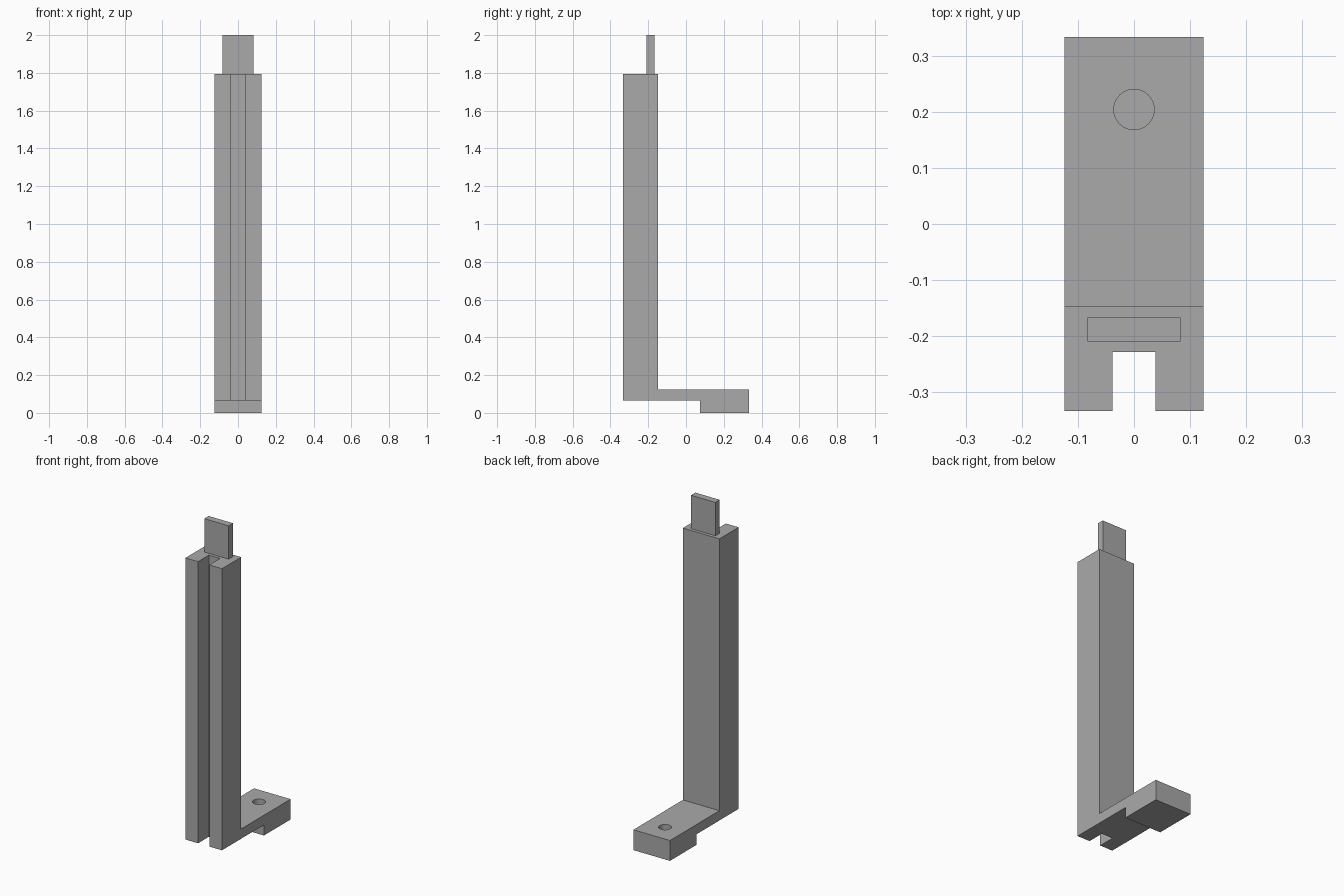
import bpy
import bmesh
from mathutils import Matrix, Vector

if "Cube" in bpy.data.objects:
    bpy.data.objects.remove(bpy.data.objects["Cube"], do_unlink=True)

GREY = (0.4, 0.4, 0.4, 1.0)
grey = bpy.data.materials.new("plain_grey")
grey.use_nodes = True
grey.diffuse_color = GREY
grey.node_tree.nodes["Principled BSDF"].inputs["Base Color"].default_value = GREY


def finish(name, bm):
    bmesh.ops.recalc_face_normals(bm, faces=bm.faces[:])
    mesh = bpy.data.meshes.new(name)
    bm.to_mesh(mesh)
    bm.free()
    mesh.materials.append(grey)
    obj = bpy.data.objects.new(name, mesh)
    bpy.context.collection.objects.link(obj)
    return obj


def box(name, low, high):
    low, high = Vector(low), Vector(high)
    bm = bmesh.new()
    size = Matrix.Diagonal((high - low).to_4d())
    size[3][3] = 1
    bmesh.ops.create_cube(bm, size=1, matrix=Matrix.Translation((low + high) / 2) @ size)
    return finish(name, bm)


def extrude_side_profile(name, points, half_width):
    bm = bmesh.new()
    face = bm.faces.new([bm.verts.new((-half_width, y, z)) for y, z in points])
    grown = bmesh.ops.extrude_face_region(bm, geom=[face])["geom"]
    verts = [v for v in grown if isinstance(v, bmesh.types.BMVert)]
    bmesh.ops.translate(bm, vec=(2 * half_width, 0, 0), verts=verts)
    return finish(name, bm)


def cut(target, cutter):
    mod = target.modifiers.new("cut", 'BOOLEAN')
    mod.operation = 'DIFFERENCE'
    mod.solver = 'EXACT'
    mod.object = cutter
    cutter.hide_render = True
    bpy.context.view_layer.objects.active = target
    bpy.ops.object.modifier_apply(modifier=mod.name)
    bpy.data.objects.remove(cutter, do_unlink=True)


# Upright column with stepped foot, as one side profile
FRONT, BACK, COLUMN_BACK, STEP = -0.333, 0.333, -0.147, 0.075
UNDER, FOOT_TOP, COLUMN_TOP = 0.065, 0.125, 1.795
bracket = extrude_side_profile("upright_bracket", [
    (FRONT, UNDER), (STEP, UNDER), (STEP, 0), (BACK, 0),
    (BACK, FOOT_TOP), (COLUMN_BACK, FOOT_TOP),
    (COLUMN_BACK, COLUMN_TOP), (FRONT, COLUMN_TOP)], 0.124)

# Full-height slot in the front of the column
cut(bracket, box("slot_cutter", (-0.038, -0.5, -0.1), (0.038, -0.228, 2.1)))

# Blind round hole in the top of the foot
hole = bmesh.new()
bmesh.ops.create_cone(hole, cap_ends=True, segments=48, radius1=0.036, radius2=0.036,
                      depth=0.12, matrix=Matrix.Translation((0, 0.204, FOOT_TOP)))
cut(bracket, finish("hole_cutter", hole))

# Smooth wall of the hole, crisp edges elsewhere
bpy.ops.object.select_all(action='DESELECT')
bracket.select_set(True)
bpy.context.view_layer.objects.active = bracket
bpy.ops.object.shade_smooth_by_angle()

# Flat tab standing on the column
box("top_tab", (-0.083, -0.209, COLUMN_TOP), (0.083, -0.167, 2))
